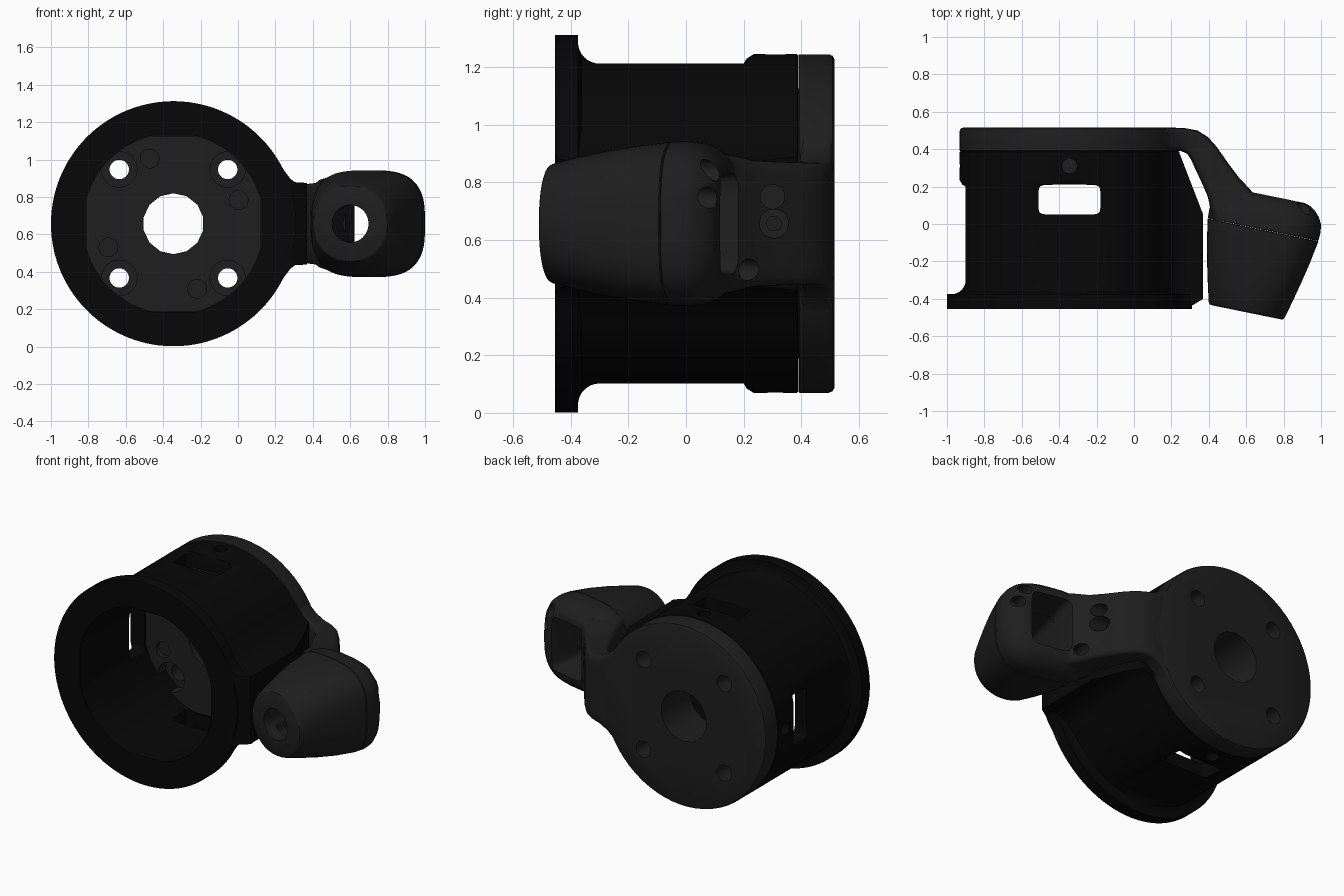
import bpy, bmesh, math
from mathutils import Vector as V

if "Cube" in bpy.data.objects:
    bpy.data.objects.remove(bpy.data.objects["Cube"])

X, Y, Z = V((1, 0, 0)), V((0, 1, 0)), V((0, 0, 1))
CX, CZ = -0.345, 0.657                      # axis of the round housing
C = V((CX, 0, CZ))


def section(c, u, w, n=2, segs=48):
    """Superellipse loop: n=2 is a circle, higher n is a rounded rectangle."""
    pts = []
    for k in range(segs):
        a = 2 * math.pi * (k + 0.5) / segs
        f = lambda s: math.copysign(abs(s) ** (2 / n), s)
        pts.append(V(c) + u * f(math.cos(a)) + w * f(math.sin(a)))
    return pts


def flat_ring(y, r, f, segs=128):
    """Circle of radius r with four flats at distance f from the axis."""
    clamp = lambda s: max(-f, min(f, s))
    angles = [2 * math.pi * (k + 0.5) / segs for k in range(segs)]
    return [C + V((clamp(r * math.cos(a)), y, clamp(r * math.sin(a)))) for a in angles]


def loft(name, loops):
    bm = bmesh.new()
    rings = [[bm.verts.new(p) for p in lp] for lp in loops]
    m = len(rings[0])
    for a, b in zip(rings, rings[1:]):
        for k in range(m):
            bm.faces.new((a[k], a[(k + 1) % m], b[(k + 1) % m], b[k]))
    bm.faces.new(rings[0])
    bm.faces.new(rings[-1])
    bmesh.ops.recalc_face_normals(bm, faces=bm.faces)
    me = bpy.data.meshes.new(name)
    bm.to_mesh(me)
    bm.free()
    ob = bpy.data.objects.new(name, me)
    bpy.context.collection.objects.link(ob)
    return ob


def rod(p, q, r, segs=24):
    p, q = V(p), V(q)
    d = (q - p).normalized()
    u = d.cross(Z if abs(d.z) < 0.9 else X).normalized()
    w = d.cross(u)
    return loft("tool", [section(e, u * r, w * r, 2, segs) for e in (p, q)])


def prism(pts, a, b):
    return loft("tool", [[V(p) + a for p in pts], [V(p) + b for p in pts]])


def combine(ob, tools, op):
    bpy.context.view_layer.objects.active = ob
    for t in tools:
        t.hide_render = True
        m = ob.modifiers.new("bool", 'BOOLEAN')
        m.operation, m.solver, m.object = op, 'EXACT', t
        bpy.ops.object.modifier_apply(modifier=m.name)
        bpy.data.objects.remove(t)


def finish(ob, mat):
    ob.data.materials.clear()
    ob.data.materials.append(mat)
    bpy.ops.object.select_all(action='DESELECT')
    ob.select_set(True)
    bpy.context.view_layer.objects.active = ob
    bpy.ops.object.shade_smooth_by_angle(angle=math.radians(32))


def material(name, v):
    m = bpy.data.materials.new(name)
    m.diffuse_color = (v, v, v, 1)
    m.use_nodes = True
    m.node_tree.nodes["Principled BSDF"].inputs["Base Color"].default_value = m.diffuse_color
    return m


black, grey = material("black", 0.002), material("charcoal", 0.013)

# Housing: flanged tube with flats on the four sides
R = 0.588
fillet = [(-0.30 - 0.075 * math.cos(a), 0.63 - 0.075 * math.sin(a))
          for a in [math.pi / 2 * k / 8 for k in range(9)]]
prof = [(-0.455, 0.655), (-0.375, 0.655)] + fillet + [
    (0.20, 0.555), (0.21, 0.572), (0.235, 0.588), (0.385, 0.588)]
body = loft("housing", [flat_ring(y, max(R, f), f) for y, f in prof]
            + [flat_ring(0.389, 0.584, 0.584)])
# side lug, flared into the tube, and its wider flange web
lug_xy = [(0, -0.455), (0.28, -0.455), (0.37, -0.40), (0.37, 0.05), (0.24, 0.387), (0, 0.387)]
flares = [([(0.05, 0.42), (0.16, 0.31), (0.20, 0.262), (0.24, 0.232), (0.29, 0.217), (0.4, 0.215)], 0.5),
          ([(0.05, 0.45), (0.215, 0.335), (0.25, 0.28), (0.28, 0.24), (0.305, 0.222), (0.4, 0.216)], -0.375)]
for half, y_end in flares:
    lug = prism([(x, y, CZ) for x, y in lug_xy], Z * -0.6, Z * 0.6)
    flare = prism([(x, 0, CZ + h) for x, h in half] + [(x, 0, CZ - h) for x, h in reversed(half)],
                  Y * -0.6, Y * y_end)
    combine(lug, [flare], 'INTERSECT')
    combine(body, [lug], 'UNION')
# bore, windows on three sides, side screw holes
win = [loft("tool", [section((CX, 0.13, z), X * 0.165, Y * 0.08, 8) for z in (-0.2, 1.5)]),
       loft("tool", [section((x, 0.13, CZ), Z * 0.165, Y * 0.08, 8) for x in (-1.2, -0.5)])]
screws = [rod((CX, 0.31, -0.2), (CX, 0.31, 1.5), 0.04), rod((-1.2, 0.31, CZ), (0.5, 0.31, CZ), 0.04)]
bore = loft("tool", [flat_ring(y, 0.487, 0.471) for y in (-0.6, 0.6)])
combine(body, [bore] + win + screws, 'DIFFERENCE')
finish(body, black)

# Rear cap with inner plug
cap = loft("rear_cap_and_arm", [section(C + Y * y, X * r, Z * r, 2, 64) for y, r in
           [(0.390, 0.584), (0.394, R), (0.495, R), (0.509, 0.583), (0.515, 0.57)]])
plug = loft("tool", [flat_ring(y, 0.485, 0.469) for y in (0.22, 0.45)])

# Bent arm: outer point, inner point, half height
arm_st = [((0.08, 0.514), (0.08, 0.393), 0.36), ((0.16, 0.514), (0.16, 0.393), 0.30),
          ((0.215, 0.514), (0.21, 0.393), 0.25), ((0.27, 0.513), (0.25, 0.391), 0.222),
          ((0.34, 0.500), (0.285, 0.375), 0.212), ((0.395, 0.465), (0.305, 0.345), 0.211),
          ((0.44, 0.415), (0.325, 0.30), 0.212), ((0.50, 0.33), (0.358, 0.23), 0.215),
          ((0.56, 0.25), (0.393, 0.15), 0.22), ((0.63, 0.175), (0.412, 0.07), 0.24),
          ((0.75, 0.08), (0.43, 0.0), 0.25)]
loops = []
for o, i, h in arm_st:
    o, i = V((*o, CZ)), V((*i, CZ))
    loops.append(section((o + i) / 2, (o - i) / 2, Z * h, 7))
arm = loft("tool", loops)

# Tilted grip pod in its own axes
A = V((0.2, 0.98, 0)).normalized()
U = V((A.y, -A.x, 0))
TIP = V((0.60, -0.472, CZ))


def P(t, u=0, w=0):
    return TIP + A * t + U * u + Z * w


def pod(name, st):
    return loft(name, [section(P(t), U * hu, Z * hz, n, 64) for t, hu, hz, n in st])


def pocket():
    return loft("tool", [section(P(t, 0.025), U * hu, Z * hz, 8) for t, hu, hz in
                         ((0.08, 0.11, 0.12), (0.45, 0.115, 0.15), (0.56, 0.12, 0.165), (0.75, 0.15, 0.19))])


pod_back = pod("tool", [(0.4505, 0.298, 0.281, 3.1), (0.454, 0.302, 0.285, 3.1), (0.50, 0.304, 0.286, 3.1),
                        (0.54, 0.298, 0.28, 3.1), (0.575, 0.28, 0.266, 3), (0.605, 0.252, 0.243, 3),
                        (0.625, 0.222, 0.22, 3), (0.635, 0.19, 0.195, 3)])
combine(cap, [plug, arm, pod_back], 'UNION')

# Cap cuts: centre hole, four counterbored screws, four shallow seats
cuts = [rod((CX, 0.1, CZ), (CX, 0.7, CZ), 0.163, 14)]
for k in range(4):
    a = math.pi / 4 + k * math.pi / 2
    p = C + V((math.cos(a), 0, math.sin(a))) * 0.41
    cuts += [rod(p + Y * 0.1, p + Y * 0.7, 0.052), rod(p + Y * 0.1, p + Y * 0.3, 0.095)]
    a = math.radians(20) + k * math.pi / 2
    p = C + V((math.cos(a), 0, math.sin(a))) * 0.37
    cuts.append(rod(p + Y * 0.1, p + Y * 0.25, 0.05))
# arm screw access
cuts += [rod((0.43, 0.305, CZ), (0.8, 0.305, CZ), 0.05), rod((0.2, 0.305, CZ), (0.8, 0.305, CZ), 0.025),
         rod((0.42, 0.30, 0.75), (0.8, 0.30, 0.75), 0.042)]
# pod pocket and corner screws
cuts.append(pocket())
for u, w in ((0.235, 0.09), (0.19, 0.185), (-0.15, -0.16)):
    cuts.append(rod(P(0.53, u, w), P(0.8, u, w), 0.038))
combine(cap, cuts, 'DIFFERENCE')
finish(cap, grey)

# Front sleeve of the pod: hollow, with a bored tip
sleeve = pod("pod_sleeve", [(0, 0.194, 0.194, 2.1), (0.004, 0.202, 0.202, 2.1), (0.015, 0.208, 0.208, 2.15),
                            (0.10, 0.23, 0.23, 2.4), (0.20, 0.254, 0.251, 2.7), (0.32, 0.28, 0.27, 3),
                            (0.446, 0.302, 0.285, 3.1), (0.4495, 0.298, 0.281, 3.1)])
combine(sleeve, [rod(P(-0.2), P(0.3), 0.1, 32), pocket()], 'DIFFERENCE')
finish(sleeve, grey)
